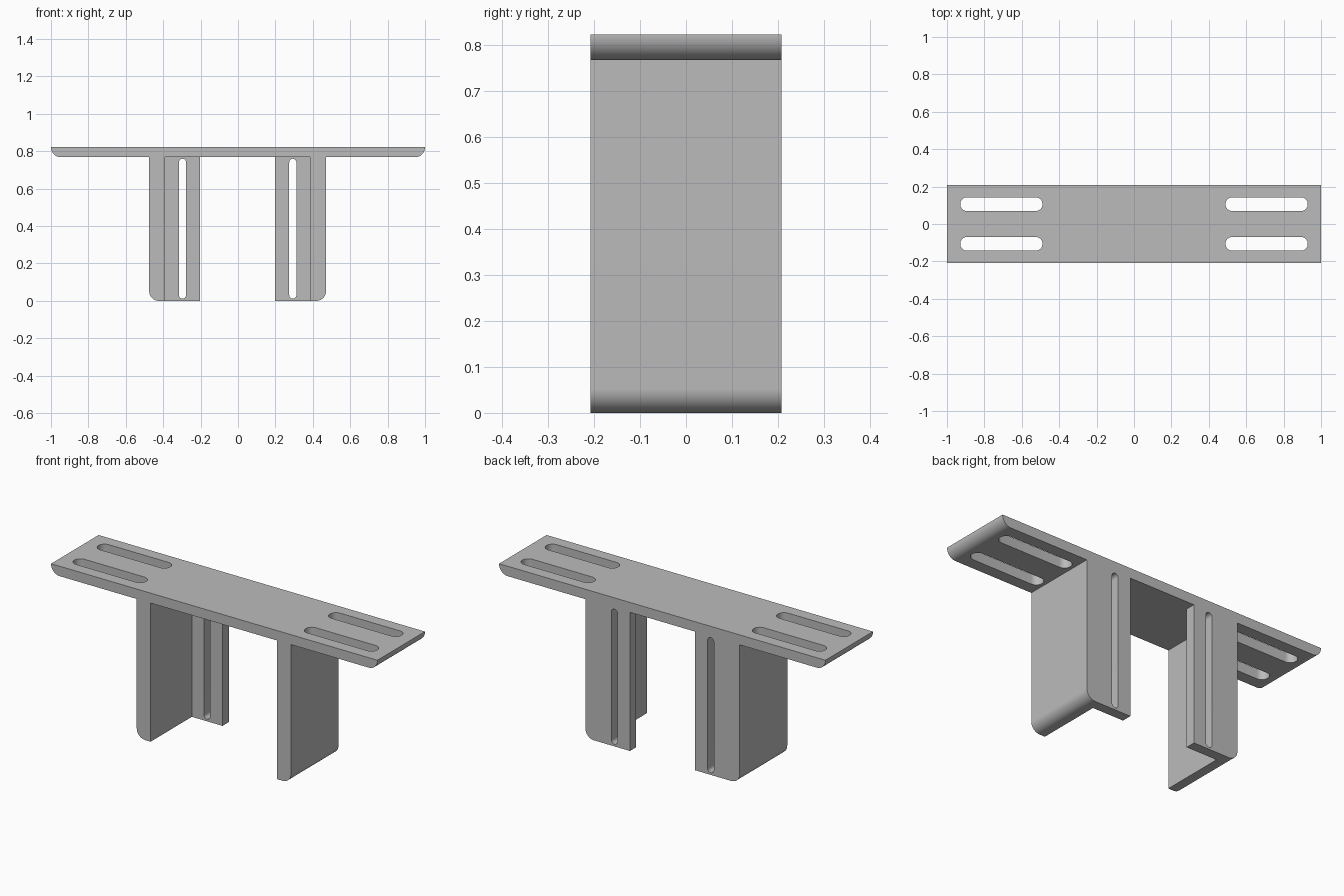
import bpy, bmesh
from math import sin, cos, pi, radians

cube = bpy.data.objects.get("Cube")
if cube:
    bpy.data.objects.remove(cube, do_unlink=True)

DEPTH = 0.208        # half depth of the bracket
TOP, UNDER = 0.823, 0.768
R = 0.053            # rounding of the lower outer corners
SHEET = 0.055        # thickness of the slotted flanges

grey = bpy.data.materials.new("plain grey")
grey.use_nodes = True
grey.diffuse_color = (0.5, 0.5, 0.5, 1)
grey.node_tree.nodes["Principled BSDF"].inputs["Base Color"].default_value = (0.5, 0.5, 0.5, 1)


def arc(cx, cy, r, start, end, steps=16):
    angles = [radians(start + (end - start) * i / steps) for i in range(steps + 1)]
    return [(cx + r * cos(a), cy + r * sin(a)) for a in angles]


def prism(name, outline, lo, hi, upright=False):
    """Extrude an outline along y, or along z when upright."""
    bm = bmesh.new()
    place = (lambda p, h: (p[0], p[1], h)) if upright else (lambda p, h: (p[0], h, p[1]))
    face = bm.faces.new([bm.verts.new(place(p, lo)) for p in outline])
    out = bmesh.ops.extrude_face_region(bm, geom=[face])
    shift = (0, 0, hi - lo) if upright else (0, hi - lo, 0)
    bmesh.ops.translate(bm, vec=shift, verts=[v for v in out["geom"] if isinstance(v, bmesh.types.BMVert)])
    bmesh.ops.recalc_face_normals(bm, faces=bm.faces)
    mesh = bpy.data.meshes.new(name)
    bm.to_mesh(mesh)
    bm.free()
    mesh.materials.append(grey)
    obj = bpy.data.objects.new(name, mesh)
    bpy.context.collection.objects.link(obj)
    return obj


def cut(target, cutter):
    cutter.hide_render = True
    mod = target.modifiers.new("cut", 'BOOLEAN')
    mod.operation, mod.solver, mod.object = 'DIFFERENCE', 'EXACT', cutter
    bpy.context.view_layer.objects.active = target
    bpy.ops.object.modifier_apply(modifier=mod.name)
    bpy.data.objects.remove(cutter, do_unlink=True)


def smooth(obj):
    bpy.ops.object.select_all(action='DESELECT')
    obj.select_set(True)
    bpy.context.view_layer.objects.active = obj
    bpy.ops.object.shade_smooth_by_angle(angle=radians(30))


# Top plate with rounded lower ends and four long slots
plate = prism("top_plate",
              [(-1, TOP)] + arc(-1 + R, UNDER + R, R, 180, 270)
              + arc(1 - R, UNDER + R, R, 270, 360) + [(1, TOP)], -DEPTH, DEPTH)
SLOT_R = 0.037
for x in (-0.709, 0.709):
    for y in (-0.106, 0.106):
        reach = 0.22 - SLOT_R
        slot = arc(x + reach, y, SLOT_R, -90, 90) + arc(x - reach, y, SLOT_R, 90, 270)
        cut(plate, prism("slot_cutter", slot, UNDER - 0.1, TOP + 0.1, upright=True))
smooth(plate)

# Angle-section legs: thick outer wall plus a thin slotted flange at the back
for name, side in (("left_leg", 1), ("right_leg", -1)):
    def flip(points):
        return [(side * x - 0.002, z) for x, z in points]
    inner, wall, outer = 0.2, 0.388, 0.473
    leg = prism(name, flip([(inner, UNDER), (inner, 0)]
                           + arc(outer - R, R, R, 270, 360) + [(outer, UNDER)]), -DEPTH, DEPTH)
    pocket = [(inner - 0.1, -0.1), (wall, -0.1), (wall, 1), (inner - 0.1, 1)]
    cut(leg, prism("pocket_cutter", flip(pocket), -1, DEPTH - SHEET))
    mid, r = 0.295, 0.019
    slot = arc(mid, 0.76 - r, r, 0, 180) + arc(mid, 0.012 + r, r, 180, 360)
    cut(leg, prism("slot_cutter", flip(slot), 0, 1))
    smooth(leg)
